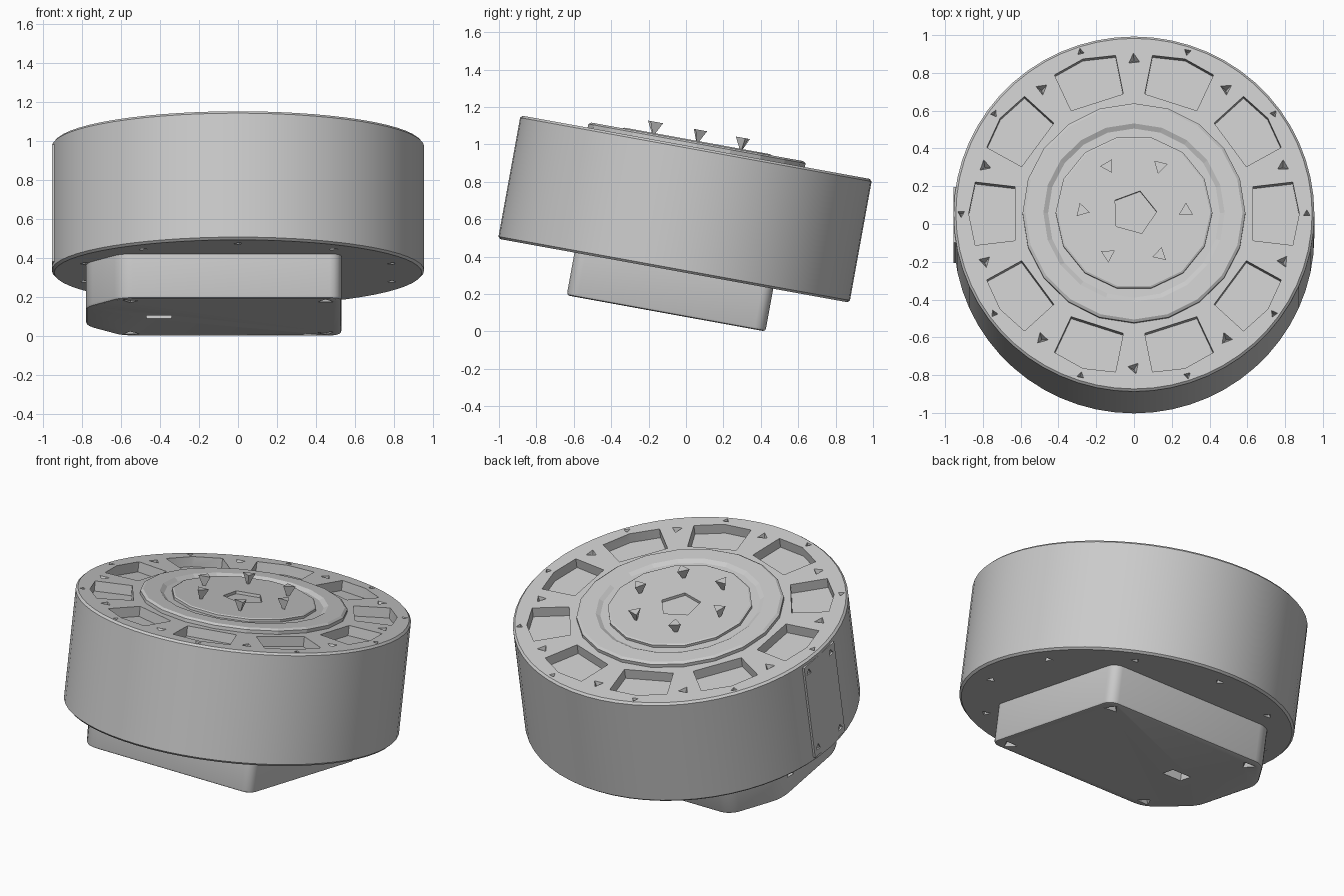
import bpy, bmesh, math
from mathutils import Matrix, Vector

old = bpy.data.objects.get("Cube")
if old:
    bpy.data.objects.remove(old)

# The whole unit leans back: every part shares this frame
TILT = Matrix.Translation((0, -0.065, 0.325)) @ Matrix.Rotation(math.radians(-10.3), 4, 'X')
R, H = 0.955, 0.67

grey = bpy.data.materials.new("plain_grey")
grey.use_nodes = True
grey.diffuse_color = (0.6, 0.6, 0.6, 1)
grey.node_tree.nodes["Principled BSDF"].inputs["Base Color"].default_value = (0.6, 0.6, 0.6, 1)


def make(name, bm):
    bmesh.ops.recalc_face_normals(bm, faces=bm.faces)
    mesh = bpy.data.meshes.new(name)
    bm.to_mesh(mesh)
    bm.free()
    mesh.materials.append(grey)
    obj = bpy.data.objects.new(name, mesh)
    bpy.context.collection.objects.link(obj)
    obj.matrix_world = TILT
    return obj


def prism(bm, pts, z0, z1, turn=0):
    """Extrude a flat outline from z0 to z1, turned about the axis."""
    rot = Matrix.Rotation(turn, 4, 'Z')
    low = [bm.verts.new(rot @ Vector((x, y, z0))) for x, y in pts]
    face = bm.faces.new(low)
    ext = bmesh.ops.extrude_face_region(bm, geom=[face])["geom"]
    for v in ext:
        if isinstance(v, bmesh.types.BMVert):
            v.co.z = z1


def ring_pts(r, n, start=0.0):
    return [(r * math.cos(start + math.tau * i / n), r * math.sin(start + math.tau * i / n))
            for i in range(n)]


def lathe(name, profile, n):
    """Spin a closed radius/height profile around the axis."""
    bm = bmesh.new()
    loops = [[bm.verts.new((x, y, z)) for x, y in ring_pts(r, n)] for r, z in profile]
    for a, b in zip(loops, loops[1:]):
        for i in range(n):
            j = (i + 1) % n
            bm.faces.new((a[i], a[j], b[j], b[i]))
    bm.faces.new(loops[0])
    bm.faces.new(loops[-1])
    return make(name, bm)


def spike(bm, pos, r, depth, direction, spin=0):
    """Three-sided point going from pos along direction."""
    d = Vector(direction)
    rot = d.to_track_quat('Z', 'Y').to_matrix().to_4x4()
    m = Matrix.Translation(Vector(pos) + d * (depth / 2 - 0.005)) @ rot @ Matrix.Rotation(spin, 4, 'Z')
    bmesh.ops.create_cone(bm, cap_ends=True, segments=3, radius1=r, radius2=0.002,
                          depth=depth + 0.01, matrix=m)


def carve(obj, bm):
    cutter = make("cutter", bm)
    cutter.hide_render = True
    mod = obj.modifiers.new("carve", 'BOOLEAN')
    mod.operation, mod.solver, mod.object = 'DIFFERENCE', 'EXACT', cutter
    bpy.context.view_layer.update()
    mesh = bpy.data.meshes.new_from_object(obj.evaluated_get(bpy.context.evaluated_depsgraph_get()))
    obj.modifiers.clear()
    obj.data = mesh
    bpy.data.objects.remove(cutter)


def smooth(obj):
    bpy.ops.object.select_all(action='DESELECT')
    obj.select_set(True)
    bpy.context.view_layer.objects.active = obj
    bpy.ops.object.shade_smooth_by_angle(angle=math.radians(25))


# Round housing with pockets and screw pits around the rim
e = 0.012
housing = lathe("round_housing", [(R - e, 0), (R, e), (R, H - e), (R - e, H)], 60)
cuts = bmesh.new()
pocket = [(0.63, -0.145), (0.84, -0.17), (0.875, 0), (0.84, 0.17), (0.63, 0.145)]
for k in range(10):
    a = math.tau * k / 10
    prism(cuts, pocket, H - 0.06, H + 0.05, a)
    spike(cuts, (0.915 * math.cos(a), 0.915 * math.sin(a), H), 0.026, 0.035, (0, 0, -1), a)
    b = a + math.pi / 10
    x, y = 0.83 * math.cos(b), 0.83 * math.sin(b)
    spike(cuts, (x, y, H), 0.04, 0.05, (0, 0, -1), k)
    spike(cuts, (x, y, 0), 0.035, 0.045, (0, 0, 1), k)
carve(housing, cuts)
smooth(housing)

# Flat side panel
bm = bmesh.new()
prism(bm, [(-R, -0.15), (-0.9, -0.15), (-0.9, 0.15), (-R, 0.15)], 0.03, H - 0.03)
panel = make("side_panel", bm)
cuts = bmesh.new()
for y in (-0.11, 0.11):
    for z in (0.08, H - 0.08):
        spike(cuts, (-R, y, z), 0.03, 0.035, (1, 0, 0), y)
carve(panel, cuts)

# Raised collar and hub disc with a shallow groove between them
lathe("collar", [(0.59, H - 0.02), (0.59, 0.69), (0.575, 0.70), (0.48, 0.70), (0.455, 0.685),
                 (0.43, 0.685)], 20)
hub = lathe("hub_disc", [(0.415, H), (0.415, 0.70), (0.405, 0.705)], 14)
cuts = bmesh.new()
prism(cuts, ring_pts(0.12, 5, 1.3), 0.688, 0.75)
carve(hub, cuts)

# Hub screws: points standing on their tips
for k in range(6):
    a = math.tau * k / 6
    bm = bmesh.new()
    spike(bm, (0.275 * math.cos(a), 0.275 * math.sin(a), 0.755), 0.042, 0.065, (0, 0, -1), 1.3 * k)
    make(f"hub_screw_{k + 1}", bm)

# Gearbox block below, rounded on one end and angled on the other
bm = bmesh.new()
outline = [(0.53, -0.54), (0.53, 0.54), (-0.6, 0.54), (-0.78, 0.27), (-0.78, -0.27), (-0.6, -0.54)]
prism(bm, outline, -0.232, 0.03)
upright = [ed for ed in bm.edges if abs(ed.verts[0].co.z - ed.verts[1].co.z) > 0.1]
bmesh.ops.bevel(bm, geom=upright, offset=0.06, segments=4, profile=0.5, affect='EDGES')
rim = [ed for ed in bm.edges if all(v.co.z < -0.2 for v in ed.verts)]
bmesh.ops.bevel(bm, geom=rim, offset=0.015, segments=2, profile=0.5, affect='EDGES')
block = make("gearbox_block", bm)

# Connector socket and corner screw pits
cuts = bmesh.new()
prism(cuts, [(-0.47, -0.045), (-0.34, -0.045), (-0.34, 0.045), (-0.47, 0.045)], -0.3, -0.17)
for x in (-0.55, 0.45):
    for y in (-0.46, 0.46):
        spike(cuts, (x, y, -0.232), 0.055, 0.06, (0, 0, 1), x + y)
for y in (-0.17, 0, 0.17):
    spike(cuts, (-0.78, y, -0.11), 0.045, 0.05, (1, 0, 0), y)
carve(block, cuts)
smooth(block)
